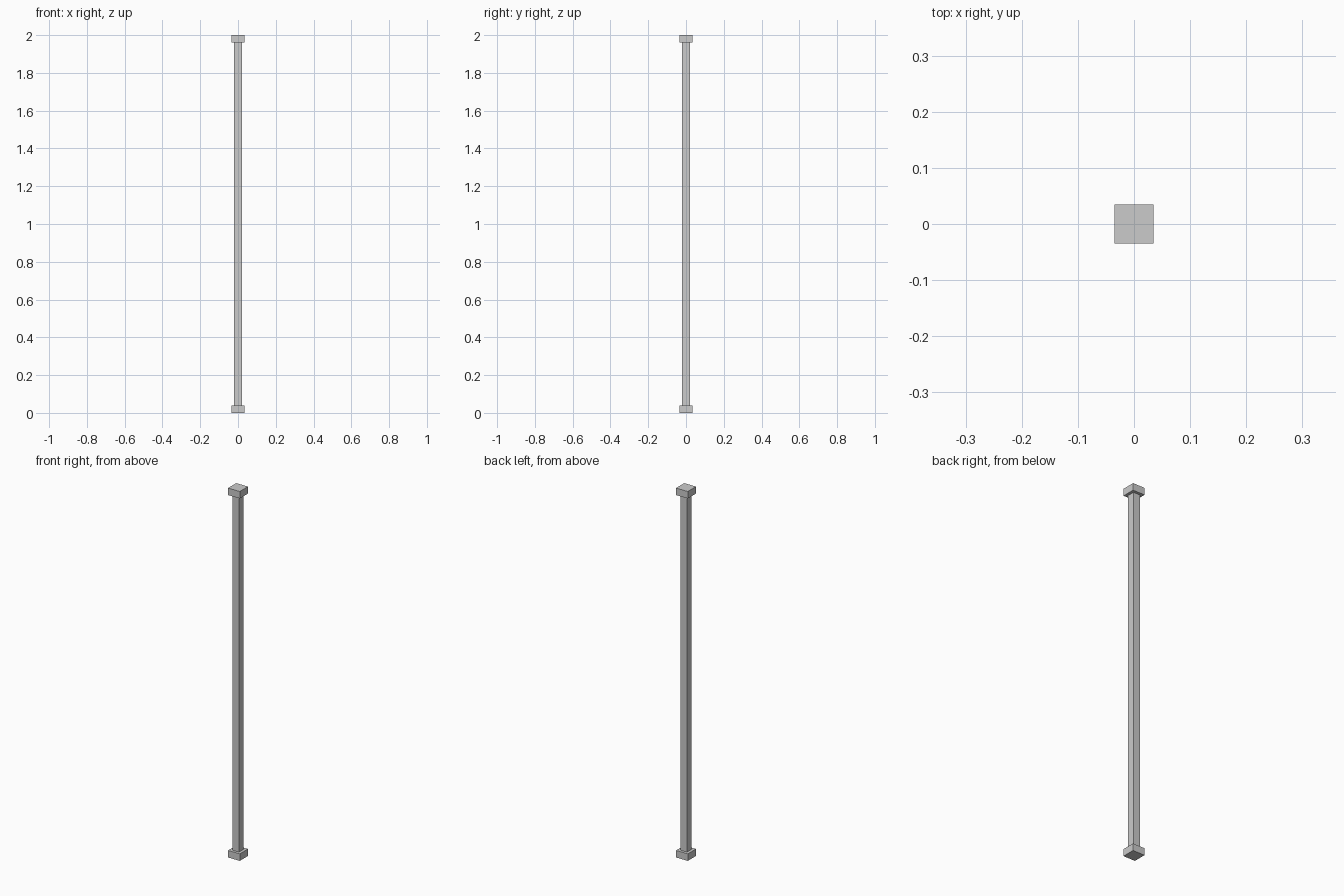
import bpy

if "Cube" in bpy.data.objects:
    bpy.data.objects.remove(bpy.data.objects["Cube"])


def box(name, width, z0, z1):
    bpy.ops.mesh.primitive_cube_add(size=1, location=(0, 0, (z0 + z1) / 2))
    ob = bpy.context.object
    ob.name = name
    ob.scale = (width, width, z1 - z0)
    bpy.ops.object.transform_apply(location=False, rotation=False, scale=True)
    return ob


HEIGHT, CAP_W, CAP_H, POST_W = 2.0, 0.07, 0.038, 0.04

# Square post between two wider end blocks
box("base_block", CAP_W, 0, CAP_H)
box("post", POST_W, CAP_H, HEIGHT - CAP_H)
box("top_block", CAP_W, HEIGHT - CAP_H, HEIGHT)
